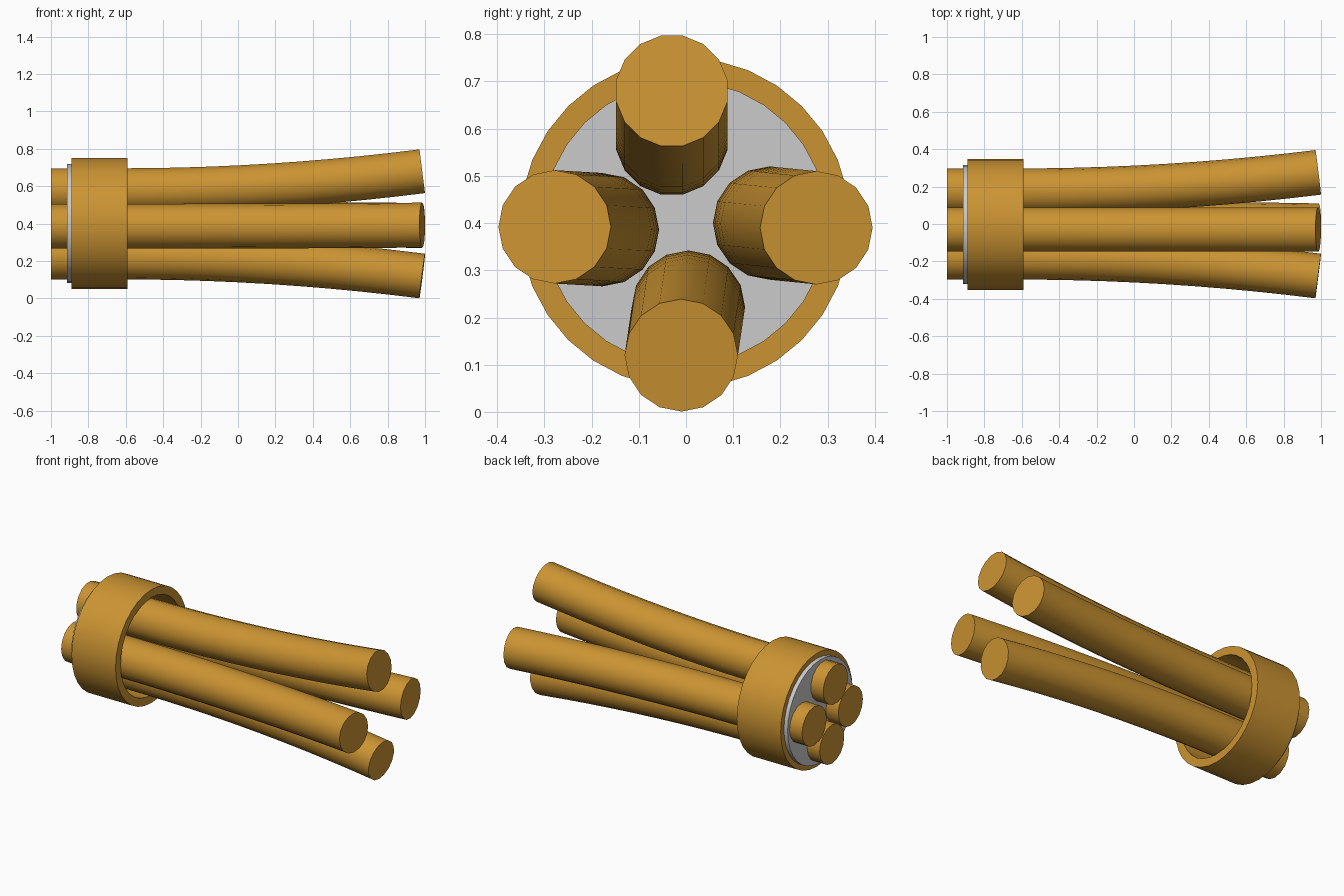
import bpy, bmesh, math
from mathutils import Vector

cube = bpy.data.objects.get("Cube")
if cube:
    bpy.data.objects.remove(cube, do_unlink=True)


def material(name, color):
    m = bpy.data.materials.new(name)
    m.use_nodes = True
    m.diffuse_color = color
    m.node_tree.nodes["Principled BSDF"].inputs["Base Color"].default_value = color
    return m


copper = material("golden copper", (0.60, 0.295, 0.032, 1))
grey = material("light grey", (0.60, 0.60, 0.60, 1))


def finish(name, bm, mat):
    bmesh.ops.recalc_face_normals(bm, faces=bm.faces)
    mesh = bpy.data.meshes.new(name)
    bm.to_mesh(mesh)
    bm.free()
    mesh.materials.append(mat)
    ob = bpy.data.objects.new(name, mesh)
    bpy.context.collection.objects.link(ob)
    bpy.ops.object.select_all(action="DESELECT")
    bpy.context.view_layer.objects.active = ob
    ob.select_set(True)
    bpy.ops.object.shade_smooth_by_angle(angle=math.radians(35))
    return ob


def circle(bm, centre, tangent, radius, sides, phase=0.0):
    """Loop of vertices square to the tangent, which runs mostly along x."""
    side = Vector((0, 0, 1)).cross(tangent).normalized()
    up = tangent.cross(side).normalized()
    angles = [math.tau * (i + phase) / sides for i in range(sides)]
    return [bm.verts.new(centre + radius * (math.cos(a) * side + math.sin(a) * up))
            for a in angles]


def bridge(bm, a, b):
    n = len(a)
    for i in range(n):
        bm.faces.new((a[i], a[(i + 1) % n], b[(i + 1) % n], b[i]))


def rod(name, base, tip, phase):
    """Straight through the collar, then bending outward to the tip."""
    start, end, steps = -0.63, 0.985, 10
    base, tip = Vector((0, *base)), Vector((0, *tip))
    bm = bmesh.new()
    loops = [circle(bm, base - Vector((1, 0, 0)), Vector((1, 0, 0)), 0.12, 16, phase)]
    for i in range(steps + 1):
        t = i / steps
        centre = base.lerp(tip, t * t) + Vector((start + (end - start) * t, 0, 0))
        tangent = Vector((end - start, 0, 0)) + 2 * t * (tip - base)
        loops.append(circle(bm, centre, tangent.normalized(), 0.12, 16, phase))
    for a, b in zip(loops, loops[1:]):
        bridge(bm, a, b)
    bm.faces.new(loops[0])
    bm.faces.new(loops[-1])
    return finish(name, bm, copper)


# Four diverging rods
rod("upper_rod", (-0.03, 0.578), (-0.03, 0.68), 0.5)
rod("lower_rod", (0.005, 0.222), (-0.01, 0.12), 0.0)
rod("front_rod", (-0.177, 0.386), (-0.278, 0.392), 0.0)
rod("back_rod", (0.177, 0.40), (0.276, 0.39), 0.0)


def turned(name, profile, mat, closed):
    """Sweep (x, radius) points round the collar axis."""
    bm = bmesh.new()
    axis = Vector((1, 0, 0))
    loops = [circle(bm, Vector((x, -0.002, 0.4)), axis, r, 32) for x, r in profile]
    for a, b in zip(loops, loops[1:]):
        bridge(bm, a, b)
    if closed:
        bridge(bm, loops[-1], loops[0])
    else:
        bm.faces.new(loops[0])
        bm.faces.new(loops[-1])
    return finish(name, bm, mat)


# Collar ring and the plate that carries the rods
turned("collar", [(-0.89, 0.35), (-0.59, 0.35), (-0.59, 0.30), (-0.89, 0.30)], copper, True)
turned("base_plate", [(-0.915, 0.318), (-0.86, 0.318)], grey, False)
